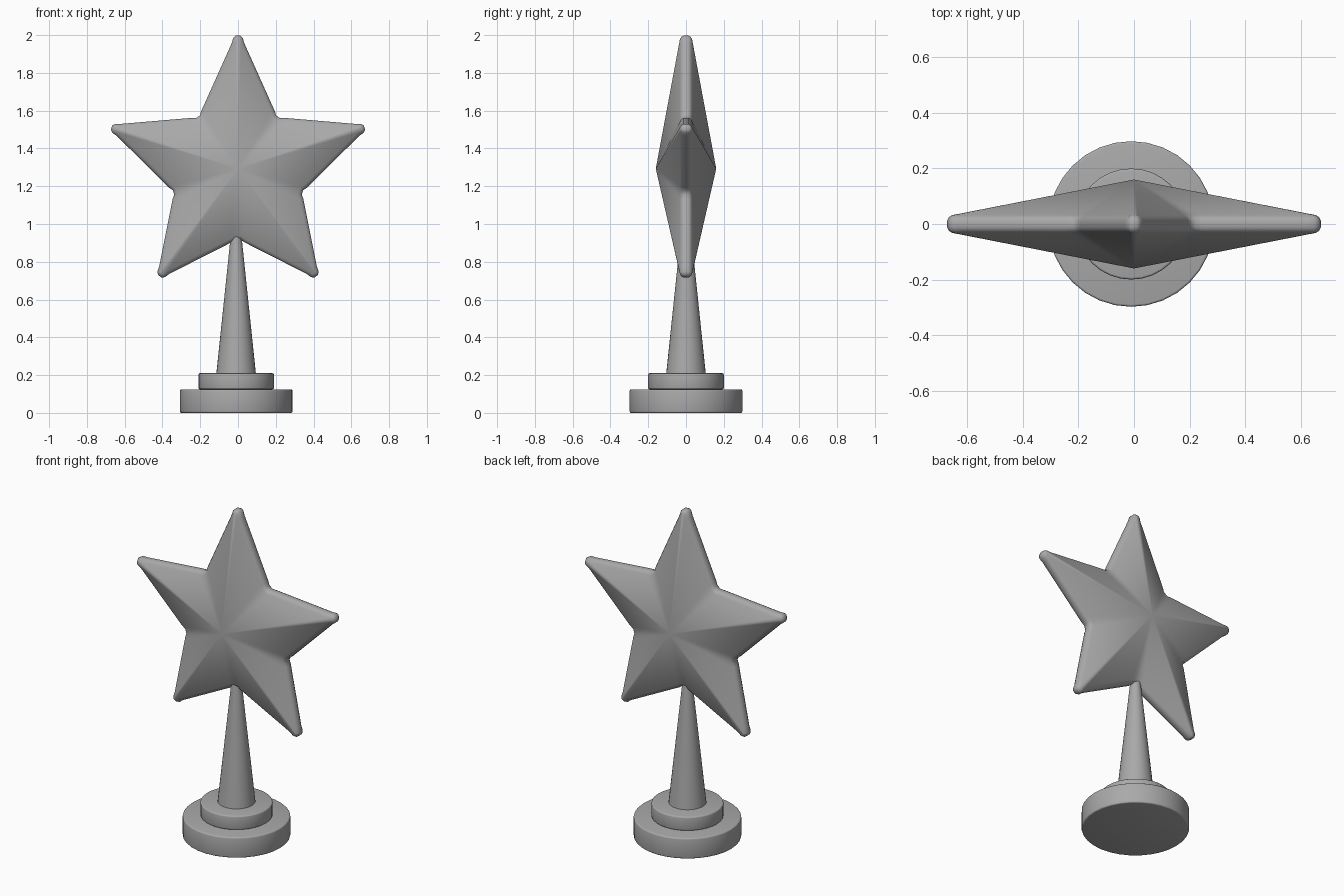
import bpy, bmesh, math
from mathutils import Vector

cube = bpy.data.objects.get("Cube")
if cube:
    bpy.data.objects.remove(cube, do_unlink=True)

GREY = (0.4, 0.4, 0.4, 1)
mat = bpy.data.materials.new("plain grey")
mat.use_nodes = True
mat.diffuse_color = GREY
mat.node_tree.nodes["Principled BSDF"].inputs["Base Color"].default_value = GREY


def finish(bm, name, angle):
    """Turn a bmesh into a smooth shaded object."""
    bmesh.ops.recalc_face_normals(bm, faces=bm.faces)
    mesh = bpy.data.meshes.new(name)
    bm.to_mesh(mesh)
    bm.free()
    mesh.materials.append(mat)
    obj = bpy.data.objects.new(name, mesh)
    bpy.context.collection.objects.link(obj)
    bpy.ops.object.select_all(action="DESELECT")
    obj.select_set(True)
    bpy.context.view_layer.objects.active = obj
    bpy.ops.object.shade_smooth_by_angle(angle=math.radians(angle))
    return obj


def turned(name, r_low, r_high, z_low, z_high, bevel=0):
    """Round part on the stand axis, with optional rounded rims."""
    bm = bmesh.new()
    bmesh.ops.create_cone(bm, cap_ends=True, segments=32, radius1=r_low,
                          radius2=r_high, depth=z_high - z_low)
    bmesh.ops.translate(bm, verts=bm.verts, vec=(-0.01, 0, (z_low + z_high) / 2))
    if bevel:
        rims = [e for e in bm.edges if abs(e.verts[0].co.z - e.verts[1].co.z) < 1e-4]
        bmesh.ops.bevel(bm, geom=rims, offset=bevel, segments=3,
                        profile=0.5, affect="EDGES")
    return finish(bm, name, 40)


# Stand
turned("base_plate", 0.298, 0.298, 0, 0.125, 0.008)
turned("base_step", 0.2, 0.2, 0.125, 0.21, 0.008)
turned("pole", 0.105, 0.022, 0.205, 1.0)

# Star outline: rounded tips and rounded valleys, as (along, across) points
TIP = [(0.665, -0.034), (0.692, -0.026), (0.705, -0.012),
       (0.705, 0.012), (0.692, 0.026), (0.665, 0.034)]
VALLEY = [(0.374, -0.03), (0.36, -0.012), (0.36, 0.012), (0.374, 0.03)]
CENTRE = Vector((0, 1.293))
outline = []
for i in range(10):
    a = math.radians(90 + 36 * i)
    out, side = Vector((math.cos(a), math.sin(a))), Vector((-math.sin(a), math.cos(a)))
    drop = Vector((0, -0.015 * (i % 2)))
    for u, v in (VALLEY if i % 2 else TIP):
        outline.append(CENTRE + drop + out * u + side * v)


def inset(points, dist):
    """Move every outline point inwards along its normal."""
    moved = []
    for i, p in enumerate(points):
        along = points[(i + 1) % len(points)] - points[i - 1]
        moved.append(p + Vector((-along.y, along.x)).normalized() * dist)
    return moved


# Star body: rounded rim rings closed by a raised point on each side
bm = bmesh.new()
RIM = [(-0.032, 0.02), (-0.025, 0.008), (-0.012, 0.001),
       (0.012, 0.001), (0.025, 0.008), (0.032, 0.02)]
rings = [[bm.verts.new((p.x, y, p.y)) for p in inset(outline, d)] for y, d in RIM]
n = len(outline)
for a, b in zip(rings, rings[1:]):
    for i in range(n):
        j = (i + 1) % n
        bm.faces.new((a[i], a[j], b[j], b[i]))
for ring, y in ((rings[0], -0.16), (rings[-1], 0.16)):
    apex = bm.verts.new((0, y, 1.293))
    for i in range(n):
        bm.faces.new((apex, ring[i], ring[(i + 1) % n]))
finish(bm, "star", 60)
